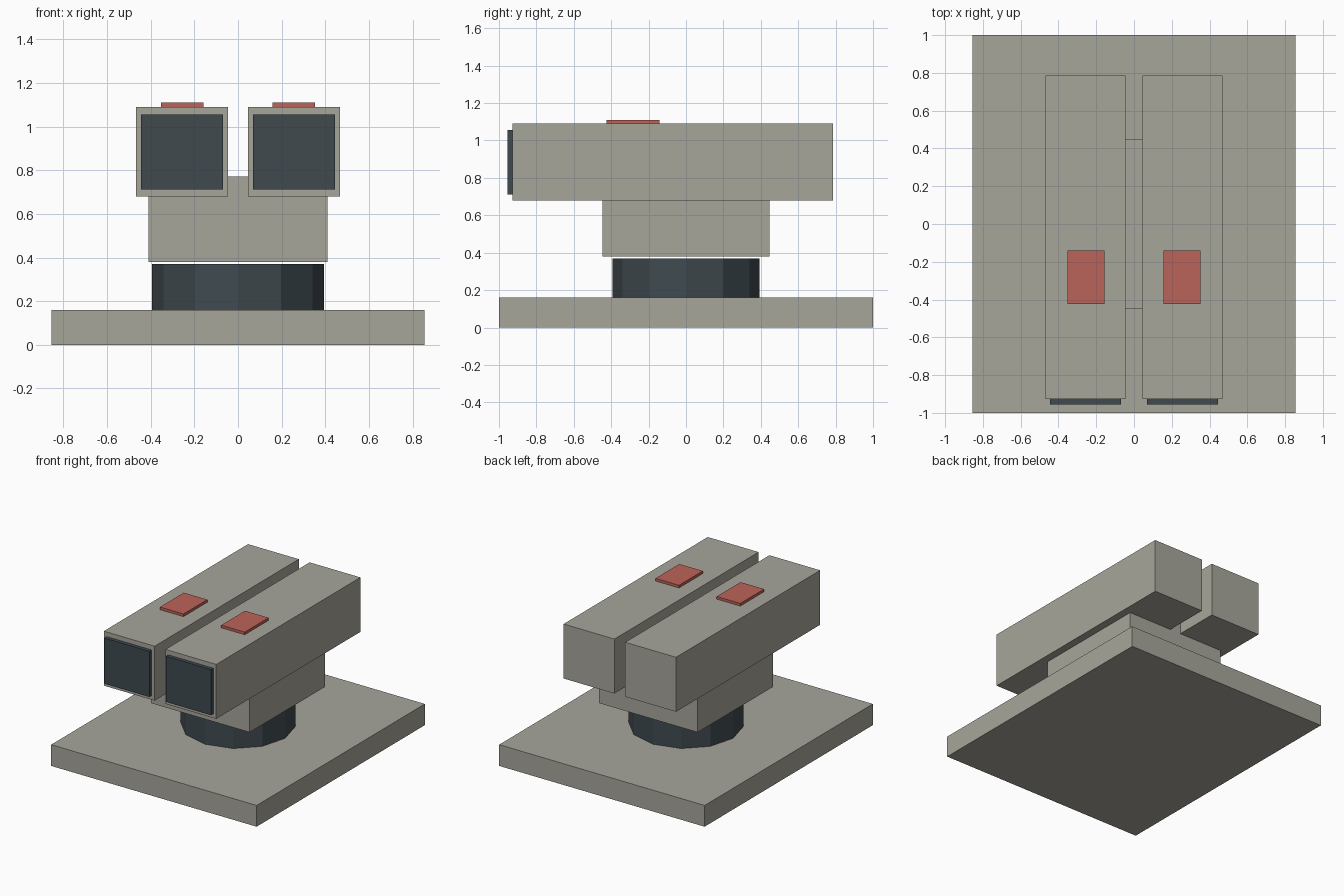
import bpy

cube = bpy.data.objects.get("Cube")
if cube:
    bpy.data.objects.remove(cube, do_unlink=True)


def material(name, rgb):
    mat = bpy.data.materials.new(name)
    mat.use_nodes = True
    mat.diffuse_color = (*rgb, 1)
    mat.node_tree.nodes["Principled BSDF"].inputs["Base Color"].default_value = (*rgb, 1)
    return mat


stone_grey = material("stone grey", (0.39, 0.38, 0.33))
dark_slate = material("dark slate", (0.05, 0.068, 0.078))
signal_red = material("signal red", (0.5, 0.125, 0.1))


def finish(name, mat):
    obj = bpy.context.object
    obj.name = obj.data.name = name
    obj.data.materials.append(mat)
    return obj


def box(name, mat, x, y, z):
    """Box spanning the given (min, max) range on each axis."""
    spans = (x, y, z)
    bpy.ops.mesh.primitive_cube_add(size=1, location=[(a + b) / 2 for a, b in spans])
    obj = finish(name, mat)
    obj.scale = [b - a for a, b in spans]
    bpy.ops.object.transform_apply(location=False, rotation=False, scale=True)
    return obj


# Base slab
box("base_plate", stone_grey, (-0.855, 0.855), (-1, 1), (0, 0.16))

# Twelve-sided swivel
bpy.ops.mesh.primitive_cylinder_add(vertices=12, radius=0.393, depth=0.21,
                                    location=(0, 0, 0.265))
finish("swivel_ring", dark_slate)

# Block carrying the two long housings
box("mount_block", stone_grey, (-0.41, 0.41), (-0.447, 0.447), (0.38, 0.77))


def mirrored(x, side):
    return tuple(sorted((x[0] * side, x[1] * side)))


# Paired housings with dark front panels and red top plates
for label, side in (("left", 1), ("right", -1)):
    box(label + "_housing", stone_grey, mirrored((0.045, 0.468), side),
        (-0.927, 0.787), (0.68, 1.09))
    box(label + "_front_panel", dark_slate, mirrored((0.069, 0.444), side),
        (-0.955, -0.92), (0.712, 1.055))
    box(label + "_top_plate", signal_red, mirrored((0.157, 0.353), side),
        (-0.424, -0.141), (1.08, 1.11))
